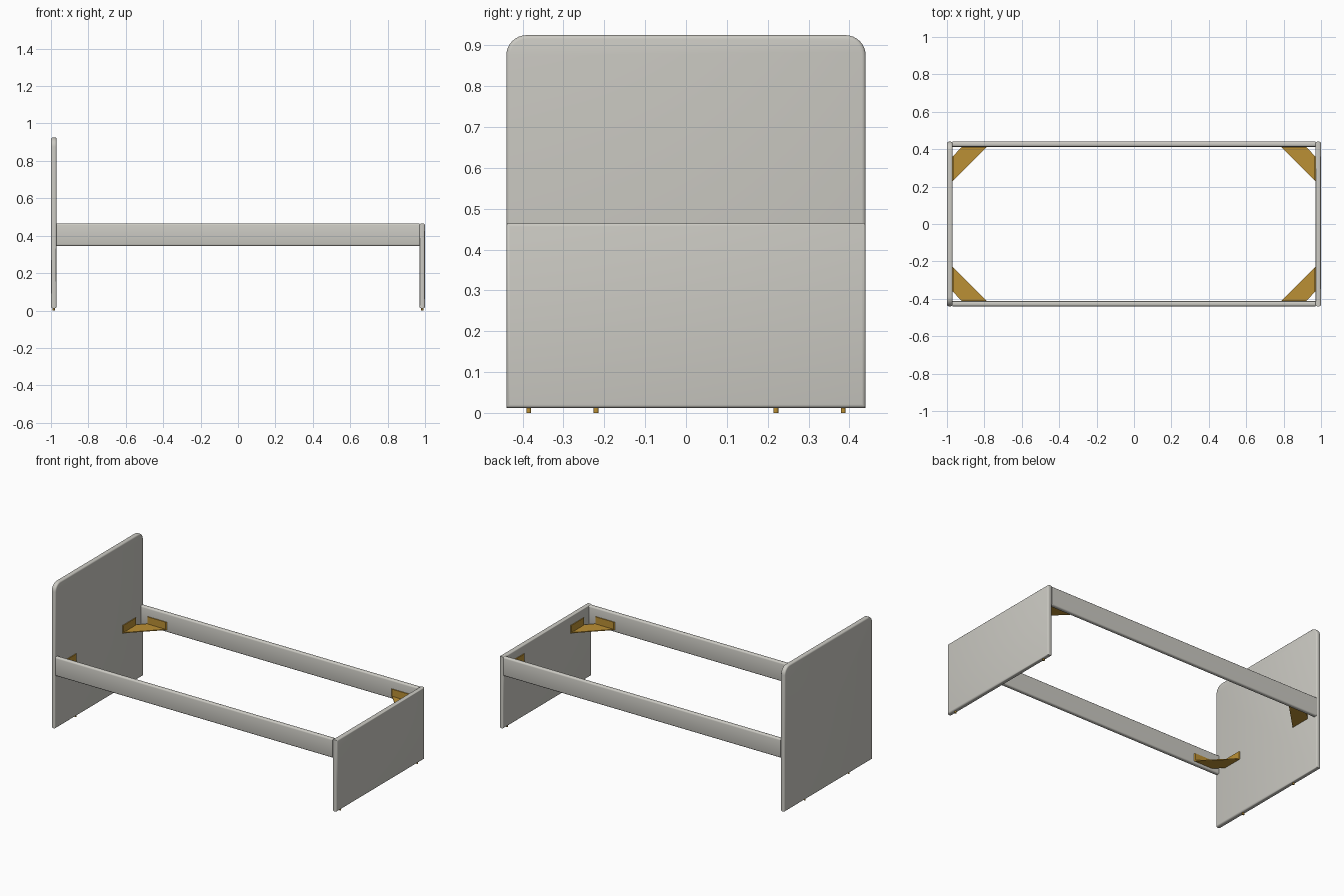
import bpy, bmesh, math
from mathutils import Vector

if "Cube" in bpy.data.objects:
    bpy.data.objects.remove(bpy.data.objects["Cube"])


def material(name, rgb):
    m = bpy.data.materials.new(name)
    m.diffuse_color = (*rgb, 1)
    m.use_nodes = True
    m.node_tree.nodes["Principled BSDF"].inputs["Base Color"].default_value = m.diffuse_color
    return m


GREY = material("warm light grey", (0.60, 0.59, 0.545))
BRASS = material("brass yellow", (0.50, 0.28, 0.035))


def finish(bm, name, mat, smooth=None):
    bmesh.ops.recalc_face_normals(bm, faces=bm.faces[:])
    me = bpy.data.meshes.new(name)
    bm.to_mesh(me)
    bm.free()
    ob = bpy.data.objects.new(name, me)
    bpy.context.collection.objects.link(ob)
    me.materials.append(mat)
    if smooth:
        bpy.ops.object.select_all(action='DESELECT')
        ob.select_set(True)
        bpy.context.view_layer.objects.active = ob
        bpy.ops.object.shade_smooth_by_angle(angle=math.radians(smooth))
    return ob


def prism(bm, points, offset):
    """Extrude a closed 3D outline along an offset."""
    face = bm.faces.new([bm.verts.new(p) for p in points])
    ext = bmesh.ops.extrude_face_region(bm, geom=[face], use_keep_orig=True)
    verts = [g for g in ext["geom"] if isinstance(g, bmesh.types.BMVert)]
    bmesh.ops.translate(bm, vec=Vector(offset), verts=verts)


def slab(name, x0, x1, outline, radius):
    """Panel or rail: y/z outline extruded along x."""
    bm = bmesh.new()
    prism(bm, [(x0, y, z) for y, z in outline], (x1 - x0, 0, 0))
    if radius == "rim":      # round over the edges of both broad faces
        edges = [e for e in bm.edges if abs(e.verts[0].co.x - e.verts[1].co.x) < 1e-5]
    else:                    # round the long edges
        edges = [e for e in bm.edges if abs(e.verts[0].co.x - e.verts[1].co.x) > 1e-5]
    bmesh.ops.bevel(bm, geom=edges, offset=0.009, segments=3, profile=0.5,
                    affect='EDGES', clamp_overlap=True)
    return finish(bm, name, GREY, 50)


W, BASE, RAIL_TOP, HEAD_TOP, R = 0.44, 0.012, 0.465, 0.925, 0.05

# headboard with rounded top corners
outline = [(-W, BASE), (W, BASE)]
for cy, start in ((W - R, 0), (R - W, 90)):
    for i in range(9):
        a = math.radians(start + i * 90 / 8)
        outline.append((cy + R * math.cos(a), HEAD_TOP - R + R * math.sin(a)))
slab("headboard", -1.0, -0.97, outline, "rim")

# square footboard
slab("footboard", 0.97, 1.0, [(-W, BASE), (W, BASE), (W, RAIL_TOP), (-W, RAIL_TOP)], "rim")

# side rails
for side, s in (("front", -1), ("back", 1)):
    o, i = s * W, s * 0.413
    slab(side + "_side_rail", -0.971, 0.971,
         [(i, 0.345), (o, 0.345), (o, RAIL_TOP), (i, RAIL_TOP)], "long")

# corner brackets: chamfered plate with two upright flanges
T, Z0, Z1 = 0.005, 0.36, 0.41
for sx, xn in ((-1, "head"), (1, "foot")):
    for sy, yn in ((-1, "front"), (1, "back")):
        bm = bmesh.new()

        def ring(pts):
            return [(sx * x, sy * y, Z0) for x, y in pts]
        prism(bm, ring([(0.97, 0.23), (0.97, 0.36), (0.92, 0.413), (0.787, 0.413)]), (0, 0, T))
        prism(bm, ring([(0.97, 0.23), (0.97, 0.36), (0.97 - T, 0.36), (0.97 - T, 0.235)]),
              (0, 0, Z1 - Z0))
        prism(bm, ring([(0.92, 0.413), (0.787, 0.413), (0.792, 0.413 - T), (0.92, 0.413 - T)]),
              (0, 0, Z1 - Z0))
        finish(bm, f"{xn}_{yn}_corner_bracket", BRASS)

# small round glides under both boards
for x, y, n in ((-0.985, 0.22, "head"), (0.985, 0.385, "foot")):
    for s in (-1, 1):
        bm = bmesh.new()
        bmesh.ops.create_cone(bm, cap_ends=True, segments=16, radius1=0.006,
                              radius2=0.006, depth=0.014)
        bmesh.ops.translate(bm, vec=(x, s * y, 0.007), verts=bm.verts[:])
        finish(bm, f"{n}_glide_{'front' if s < 0 else 'back'}", BRASS, 40)
